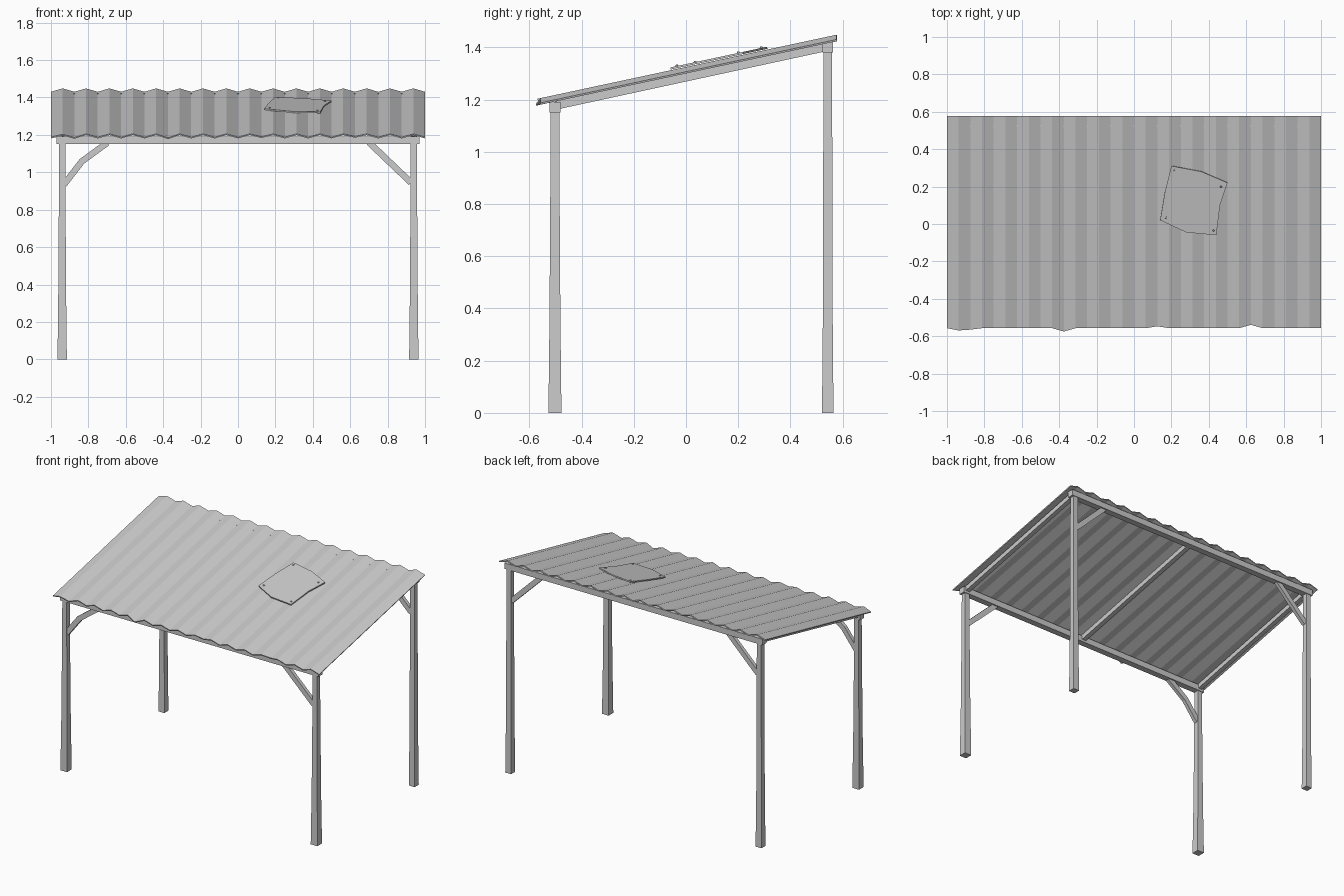
import bpy, bmesh
from mathutils import Vector

cube = bpy.data.objects.get("Cube")
if cube:
    bpy.data.objects.remove(cube, do_unlink=True)

grey = bpy.data.materials.new("plain_grey")
grey.use_nodes = True
GREY = (0.6, 0.6, 0.6, 1)
grey.diffuse_color = GREY
grey.node_tree.nodes["Principled BSDF"].inputs["Base Color"].default_value = GREY

SLOPE = 0.214


def roof_z(y):
    """Height of the corrugation ridges at depth y."""
    return 1.325 + SLOPE * y


def finish(bm, name, thickness=0):
    bmesh.ops.recalc_face_normals(bm, faces=bm.faces)
    mesh = bpy.data.meshes.new(name)
    bm.to_mesh(mesh)
    bm.free()
    obj = bpy.data.objects.new(name, mesh)
    bpy.context.collection.objects.link(obj)
    mesh.materials.append(grey)
    if thickness:
        mod = obj.modifiers.new("thickness", "SOLIDIFY")
        mod.thickness = thickness
        mod.offset = -1
    return obj


def loft(name, rings):
    """Skin a list of four-cornered rings and cap both ends."""
    bm = bmesh.new()
    loops = [[bm.verts.new(p) for p in ring] for ring in rings]
    for a, b in zip(loops, loops[1:]):
        for i in range(4):
            j = (i + 1) % 4
            bm.faces.new((a[i], a[j], b[j], b[i]))
    bm.faces.new(loops[0])
    bm.faces.new(loops[-1])
    return finish(bm, name)


def post(name, x, y, sections):
    loft(name, [[(x + sx * h, y + sy * h, z)
                 for sx, sy in ((-1, -1), (1, -1), (1, 1), (-1, 1))]
                for z, h in sections])


def bar(name, start, end, half_x, half_y, half_z):
    """Timber between two points; the ends are cut along the shorter axes."""
    a, b = Vector(start), Vector(end)
    u = Vector((0, half_y, 0)) if half_y else Vector((half_x, 0, 0))
    w = Vector((0, 0, half_z))
    loft(name, [[p - u - w, p + u - w, p + u + w, p - u + w] for p in (a, b)])


def brace(name, side, y, path):
    """Flat strut that follows a path in the xz plane."""
    n = Vector((0.012, 0, 0.012))
    d = Vector((0, 0.012, 0))
    rings = []
    for x, z in path:
        p = Vector((x, y, z))
        ring = [p - n * 1 - d, p - n + d, p + n + d, p + n - d]
        rings.append([(side * q.x, q.y, q.z) for q in ring])
    loft(name, rings)


def sheet(name, rows, thickness):
    """Grid surface from rows of points."""
    bm = bmesh.new()
    grid = [[bm.verts.new(p) for p in row] for row in rows]
    for a, b in zip(grid, grid[1:]):
        for i in range(len(a) - 1):
            bm.faces.new((a[i], a[i + 1], b[i + 1], b[i]))
    obj = finish(bm, name, thickness)
    if obj.data.polygons[0].normal.z < 0:
        obj.data.flip_normals()
    return obj


# Posts, beams and braces
front = [(0, 0.025), (0.35, 0.021), (0.9, 0.0175), (1.16, 0.0165)]
back = [(0, 0.022), (0.35, 0.019), (0.9, 0.0175), (1.39, 0.0165)]
for side, word in ((-1, "right"), (1, "left")):
    post("front_post_" + word, side * 0.94, -0.502, front)
    post("back_post_" + word, side * 0.94, 0.543, back)
    brace("back_brace_" + word, side, 0.543, [(0.925, 1.17), (0.7, 1.39)])

brace("front_brace_left", 1, -0.502, [(0.925, 0.945), (0.7, 1.16)])
brace("front_brace_right", -1, -0.502, [(0.93, 0.935), (0.835, 1.058), (0.7, 1.157)])
bar("front_beam", (-0.97, -0.502, 1.17), (0.97, -0.502, 1.17), 0, 0.021, 0.02)
bar("back_beam", (-0.97, 0.543, 1.4), (0.97, 0.543, 1.4), 0, 0.021, 0.02)

# Sloping rafters
for x, word in ((-0.94, "right"), (0, "middle"), (0.94, "left")):
    bar("rafter_" + word, (x, -0.5, 1.177), (x, 0.54, 1.402), 0.015, 0, 0.016)

# Corrugated roof with a few bent ridges along the front edge
dents = {1: -0.012, 2: -0.008, 10: -0.018, 18: 0.01, 26: 0.018}
rows = []
for y0 in (-0.557, -0.45, 0.577):
    row = []
    for i in range(33):
        y = y0 + (dents.get(i, 0) if y0 < -0.5 else 0)
        row.append((-1 + i / 16, y, roof_z(y) - (0 if i % 2 else 0.018)))
    rows.append(row)
sheet("corrugated_roof", rows, 0.007)

# Warped repair plate with nail heads
plate = [[(0.14, 0.02), (0.28, -0.045), (0.44, -0.06)],
         [(0.165, 0.17), (0.31, 0.13), (0.46, 0.1)],
         [(0.2, 0.31), (0.36, 0.28), (0.5, 0.22)]]
sheet("repair_plate", [[(x, y, roof_z(y) + 0.011) for x, y in r] for r in plate], 0.008)
for k, (x, y) in enumerate(((0.17, 0.035), (0.425, -0.035), (0.465, 0.2), (0.215, 0.288))):
    bm = bmesh.new()
    bmesh.ops.create_cone(bm, cap_ends=True, segments=6, radius1=0.006,
                          radius2=0.004, depth=0.006)
    bmesh.ops.translate(bm, verts=bm.verts, vec=(x, y, roof_z(y) + 0.013))
    finish(bm, "nail_%d" % (k + 1))
